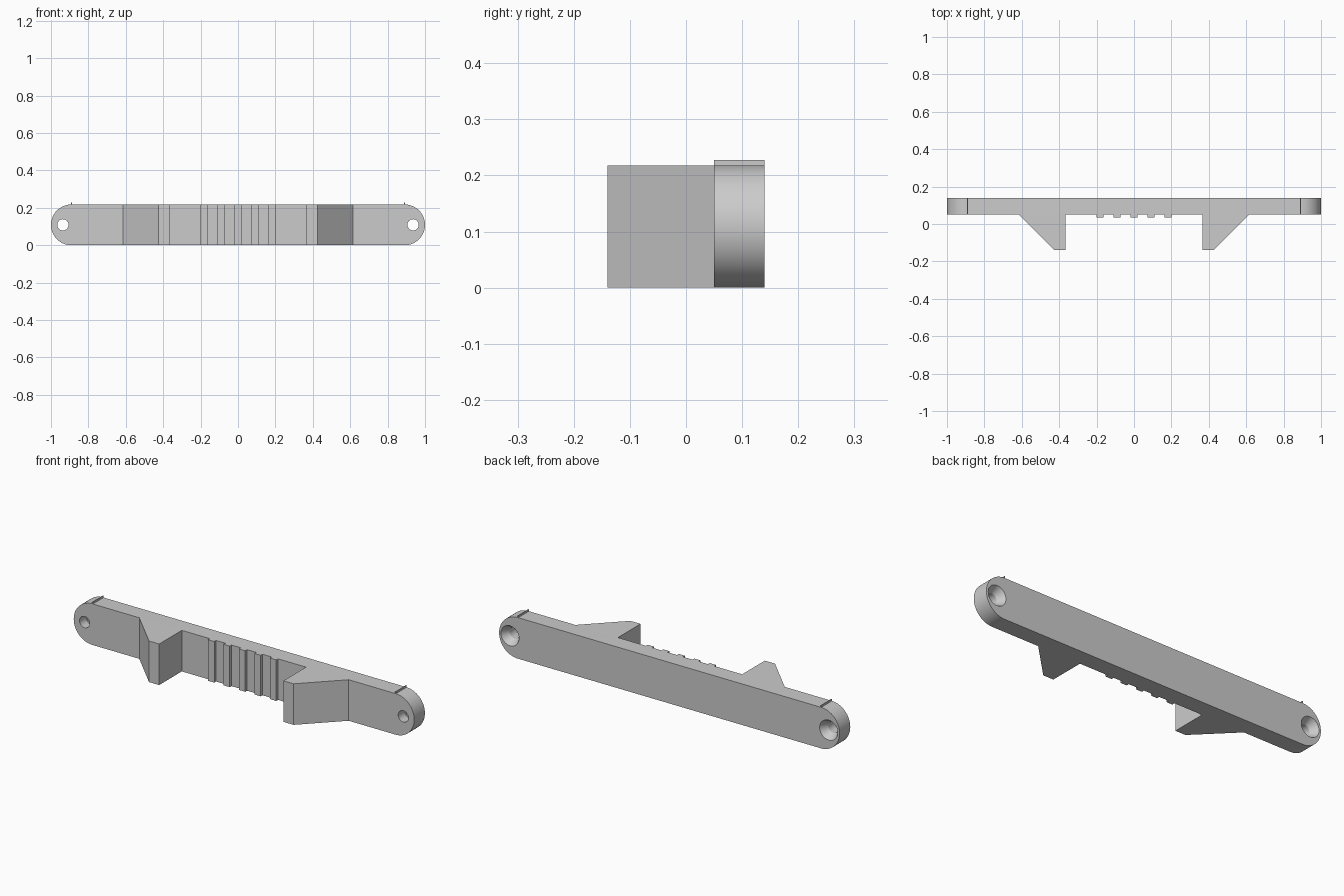
import bpy, bmesh, math

cube = bpy.data.objects.get("Cube")
if cube:
    bpy.data.objects.remove(cube, do_unlink=True)

HEIGHT = 0.218
R = HEIGHT / 2
FRONT, BACK = 0.05, 0.14

grey = bpy.data.materials.new("light grey")
grey.use_nodes = True
grey.diffuse_color = (0.6, 0.6, 0.6, 1)
grey.node_tree.nodes["Principled BSDF"].inputs["Base Color"].default_value = (0.6, 0.6, 0.6, 1)


def prism(name, points, offset):
    """Extrude a closed outline of 3D points along an offset."""
    bm = bmesh.new()
    face = bm.faces.new([bm.verts.new(p) for p in points])
    top = bmesh.ops.extrude_face_region(bm, geom=[face])["geom"]
    bmesh.ops.translate(bm, vec=offset, verts=[v for v in top if isinstance(v, bmesh.types.BMVert)])
    bmesh.ops.recalc_face_normals(bm, faces=bm.faces)
    return finish(name, bm)


def finish(name, bm):
    mesh = bpy.data.meshes.new(name)
    bm.to_mesh(mesh)
    bm.free()
    mesh.materials.append(grey)
    obj = bpy.data.objects.new(name, mesh)
    bpy.context.collection.objects.link(obj)
    return obj


def block(name, x0, x1, y0, y1, z0, z1):
    return prism(name, [(x0, y0, z0), (x1, y0, z0), (x1, y1, z0), (x0, y1, z0)], (0, 0, z1 - z0))


def screw_cutter(x):
    """Through hole that widens to a countersink at the back."""
    bm = bmesh.new()
    rings, count = [], 40
    for y, r in [(0, 0.03), (0.1, 0.03), (BACK, 0.053), (0.2, 0.053)]:
        rings.append([bm.verts.new((x + r * math.cos(a), y, R + r * math.sin(a)))
                      for a in (math.tau * i / count for i in range(count))])
    for a, b in zip(rings, rings[1:]):
        for i in range(count):
            j = (i + 1) % count
            bm.faces.new((a[i], a[j], b[j], b[i]))
    bm.faces.new(rings[0])
    bm.faces.new(rings[-1])
    bmesh.ops.recalc_face_normals(bm, faces=bm.faces)
    cutter = finish("screw_hole_cutter", bm)
    cutter.hide_render = True
    return cutter


# Bar with round ends
outline = []
for side in (1, -1):
    for i in range(33):
        a = side * math.pi / 2 - math.pi * i / 32 if side > 0 else -math.pi / 2 - math.pi * i / 32
        outline.append((side * (1 - R) + R * math.cos(a), FRONT, R + R * math.sin(a)))
bar = prism("bar", outline, (0, BACK - FRONT, 0))

# Countersunk screw holes
bpy.context.view_layer.objects.active = bar
for side in (-1, 1):
    cutter = screw_cutter(side * 0.936)
    mod = bar.modifiers.new("screw_hole", "BOOLEAN")
    mod.operation = "DIFFERENCE"
    mod.solver = "EXACT"
    mod.object = cutter
    bpy.ops.object.modifier_apply(modifier=mod.name)
    bpy.data.objects.remove(cutter, do_unlink=True)
bpy.ops.object.select_all(action="DESELECT")
bar.select_set(True)
bpy.ops.object.shade_smooth_by_angle(angle=math.radians(25))

# Wedge stops and thin top ridges, mirrored on both sides
for side, label in ((1, "left"), (-1, "right")):
    wedge = [(0.365, FRONT), (0.365, -0.14), (0.425, -0.14), (0.615, FRONT)]
    prism(label + "_wedge", [(side * x, y, 0) for x, y in wedge], (0, 0, HEIGHT))
    x = side * 0.89
    block(label + "_ridge", x - 0.002, x + 0.002, FRONT, BACK, HEIGHT - 0.004, 0.228)

# Grip ribs between the wedges
for i in range(5):
    x = (i - 2) * 0.091
    block(f"grip_rib_{i + 1}", x - 0.018, x + 0.018, 0.035, FRONT, 0, HEIGHT)
